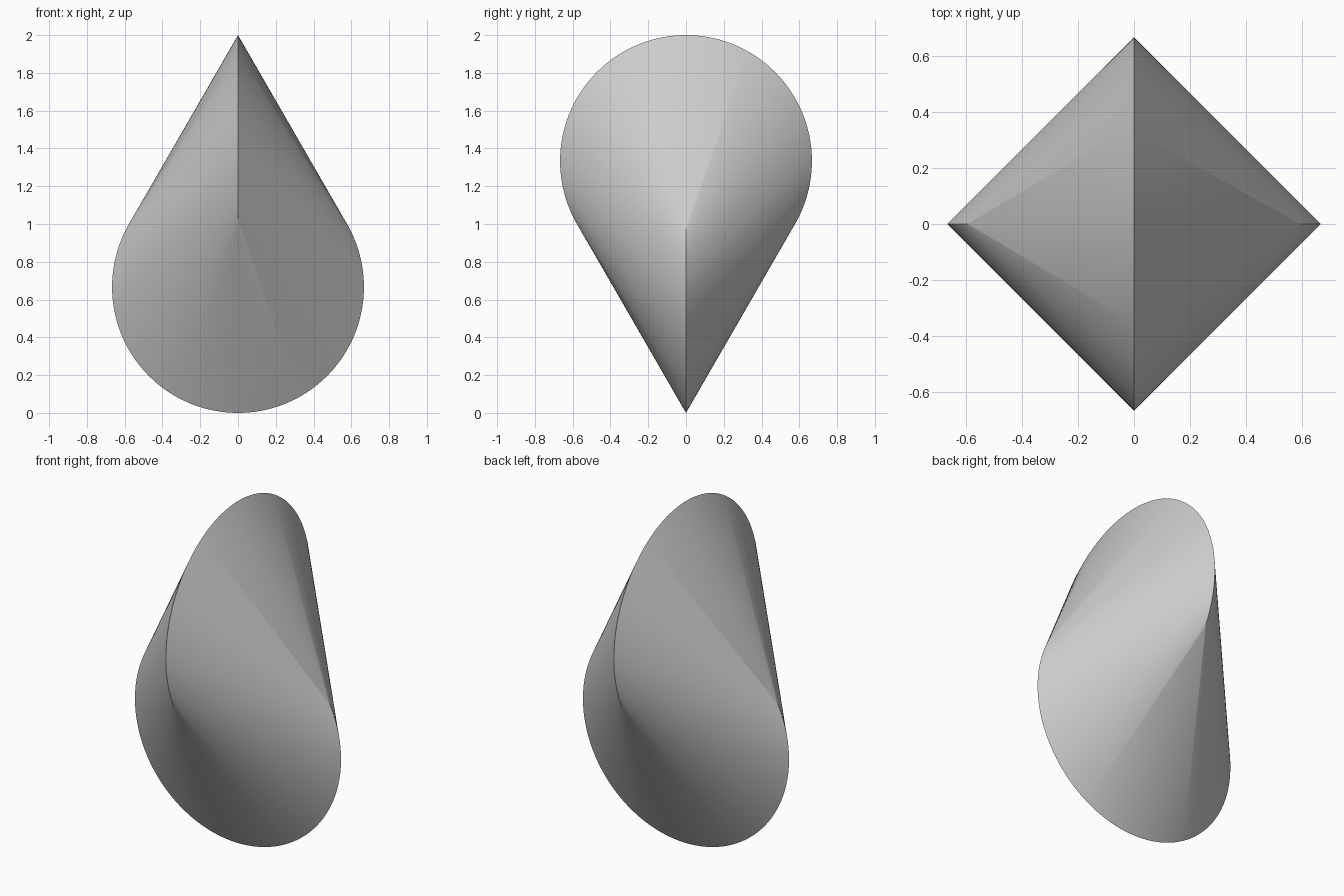
import bpy, bmesh, math

if "Cube" in bpy.data.objects:
    bpy.data.objects.remove(bpy.data.objects["Cube"])

R = 2 / 3            # radius of both discs; each passes through the other's centre
T = 2 * math.pi / 3  # half of the rim arc that lies on the surface
N = 96               # rulings from the middle of an arc to its end

bm = bmesh.new()


def ruling(u, side):
    """One straight line from the lower rim (xz plane) to the upper rim (yz plane)."""
    t = T * math.sin(u * math.pi / 2)
    c = math.cos(t)
    low = (R * math.sin(t), 0, R - R * c)
    y = R * math.sqrt(max(0, 1 + 2 * c)) / (1 + c)
    high = (0, side * y, 2 * R - R * c / (1 + c))
    return bm.verts.new(low), bm.verts.new(high)


# Front and back developable sheets spanned between the two rims
for side in (-1, 1):
    lines = [ruling(i / N, side) for i in range(-N, N + 1)]
    for (a, b), (c, d) in zip(lines, lines[1:]):
        bm.faces.new((a, c, d, b))

# Weld the sheets into one closed body
bmesh.ops.remove_doubles(bm, verts=bm.verts, dist=1e-5)
bmesh.ops.recalc_face_normals(bm, faces=bm.faces)

mesh = bpy.data.meshes.new("rolling_body")
bm.to_mesh(mesh)
bm.free()
body = bpy.data.objects.new("rolling_body", mesh)
bpy.context.collection.objects.link(body)

# Plain grey surface
grey = bpy.data.materials.new("light_grey")
grey.diffuse_color = (0.6, 0.6, 0.6, 1)
grey.use_nodes = True
grey.node_tree.nodes["Principled BSDF"].inputs["Base Color"].default_value = grey.diffuse_color
mesh.materials.append(grey)

# Smooth sides with crisp rims
bpy.context.view_layer.objects.active = body
body.select_set(True)
bpy.ops.object.shade_smooth_by_angle(angle=math.radians(30))
